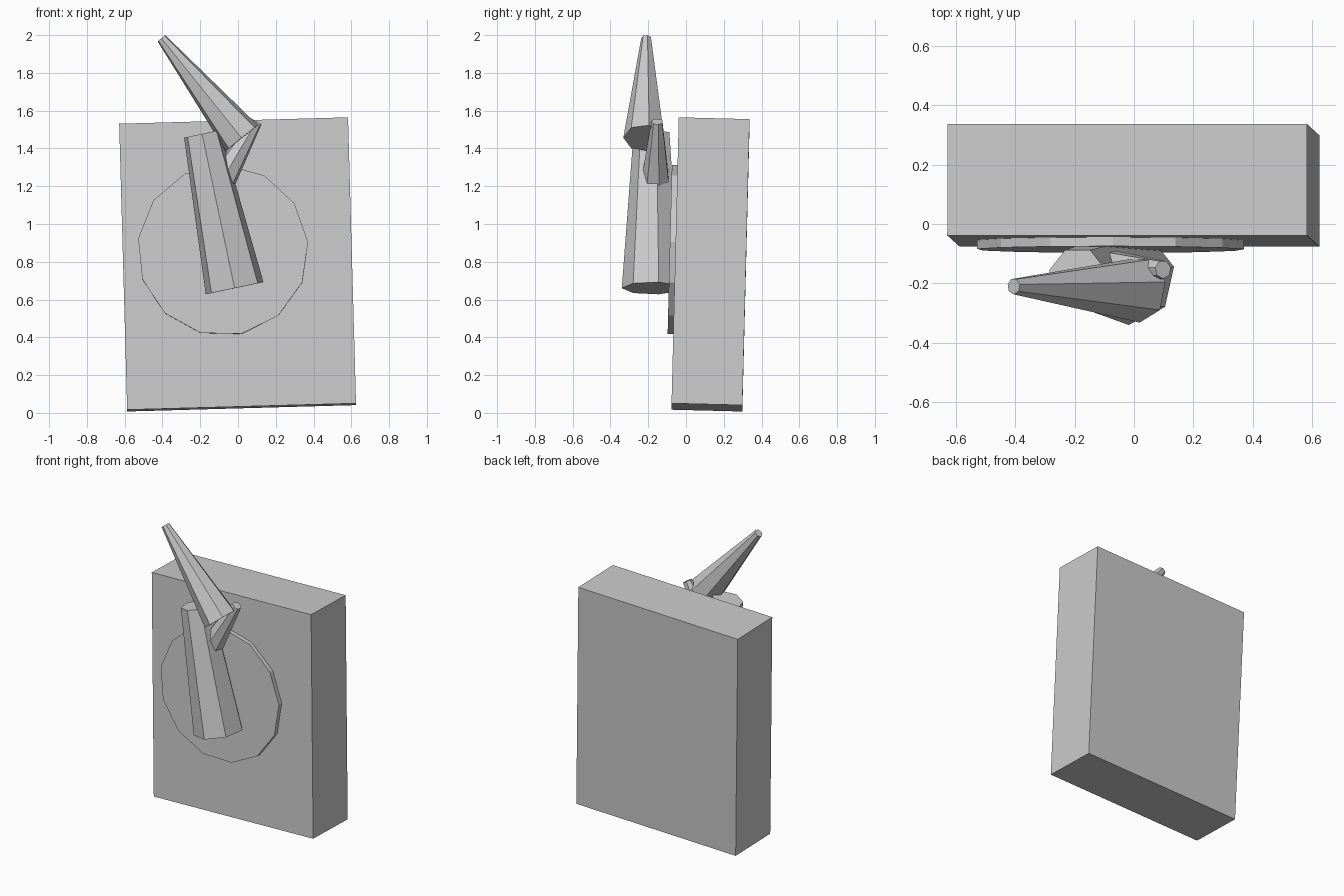
import bpy, bmesh, math
from mathutils import Vector, Matrix

if "Cube" in bpy.data.objects:
    bpy.data.objects.remove(bpy.data.objects["Cube"])

grey = bpy.data.materials.new("light_grey")
grey.diffuse_color = (0.6, 0.6, 0.6, 1)
grey.use_nodes = True
grey.node_tree.nodes["Principled BSDF"].inputs["Base Color"].default_value = grey.diffuse_color


def add_object(name, bm):
    bmesh.ops.recalc_face_normals(bm, faces=bm.faces)
    mesh = bpy.data.meshes.new(name)
    bm.to_mesh(mesh)
    bm.free()
    mesh.materials.append(grey)
    obj = bpy.data.objects.new(name, mesh)
    bpy.context.collection.objects.link(obj)
    return obj


def taper(name, start, end, r_start, r_end, sides, first):
    """Tapered prism between two points, first corner pointing along 'first'."""
    start, end, first = Vector(start), Vector(end), Vector(first)
    axis = (end - start).normalized()
    u = (first - axis * first.dot(axis)).normalized()
    v = axis.cross(u)
    bm = bmesh.new()
    rings = []
    for c, r in ((start, r_start), (end, r_end)):
        rings.append([bm.verts.new(c + r * (u * math.cos(t) + v * math.sin(t)))
                      for t in (2 * math.pi * i / sides for i in range(sides))])
        bm.faces.new(rings[-1])
    for i in range(sides):
        j = (i + 1) % sides
        bm.faces.new((rings[0][i], rings[0][j], rings[1][j], rings[1][i]))
    return add_object(name, bm)


# slightly tilted backing block
tilt = (Matrix.Rotation(math.radians(-1.6), 4, 'Y')
        @ Matrix.Rotation(math.radians(-1.45), 4, 'X'))
bm = bmesh.new()
bmesh.ops.create_cube(bm, size=1)
bmesh.ops.transform(bm, verts=bm.verts, matrix=Matrix.Translation((-0.002, 0.13, 0.786))
                    @ tilt @ Matrix.Diagonal((1.212, 0.375, 1.515, 1)))
add_object("backing_block", bm)

# thin thirteen-sided disc lying on the front face
out = tilt.to_3x3() @ Vector((0, -1, 0))
face = Vector((-0.08, -0.059, 0.86))
a = math.radians(5.7)
taper("disc", face - out * 0.01, face + out * 0.027, 0.453, 0.453, 13,
      (math.cos(a), 0, math.sin(a)))

# three tapered seven-sided pegs, one corner facing forward
front = (0, -1, 0)
taper("main_peg", (-0.018, -0.18, 0.66), (-0.19, -0.178, 1.477), 0.16, 0.1, 7, front)
taper("long_peg", (0.02, -0.22, 1.455), (-0.405, -0.21, 1.983), 0.112, 0.027, 7, front)
taper("short_peg", (-0.08, -0.16, 1.24), (0.098, -0.153, 1.542), 0.075, 0.031, 7, front)
